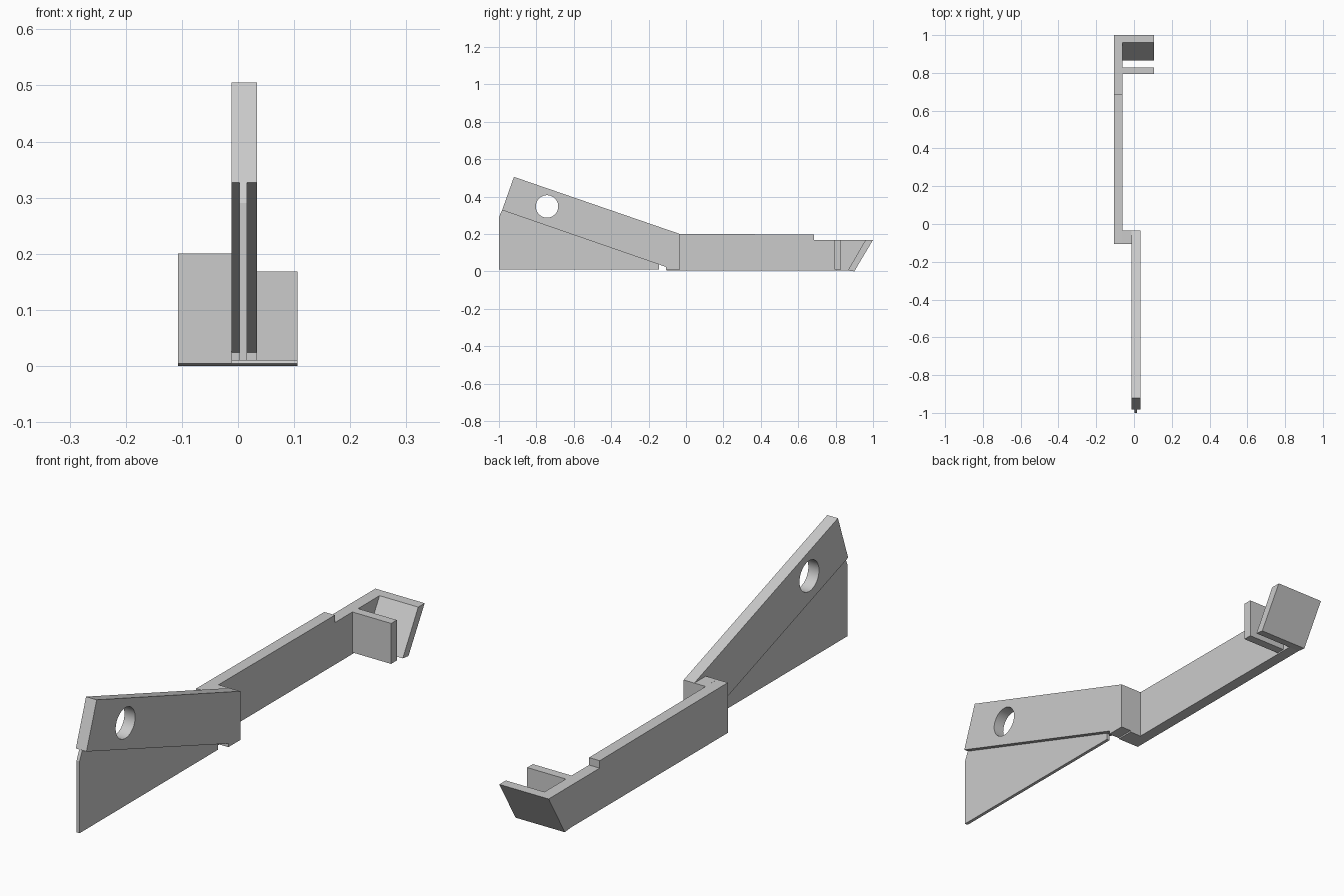
import bpy
import bmesh
from math import pi

if "Cube" in bpy.data.objects:
    bpy.data.objects.remove(bpy.data.objects["Cube"], do_unlink=True)

# Single light grey plastic
grey = bpy.data.materials.new("light_grey")
grey.use_nodes = True
colour = (0.6, 0.6, 0.6, 1)
grey.diffuse_color = colour
grey.node_tree.nodes["Principled BSDF"].inputs["Base Color"].default_value = colour


def extrude_profile(name, x0, x1, profile):
    """Extrude a side profile of (y, z) points from x0 to x1."""
    bm = bmesh.new()
    face = bm.faces.new([bm.verts.new((x0, y, z)) for y, z in profile])
    result = bmesh.ops.extrude_face_region(bm, geom=[face])
    moved = [v for v in result["geom"] if isinstance(v, bmesh.types.BMVert)]
    bmesh.ops.translate(bm, vec=(x1 - x0, 0, 0), verts=moved)
    bmesh.ops.recalc_face_normals(bm, faces=bm.faces)
    mesh = bpy.data.meshes.new(name)
    bm.to_mesh(mesh)
    bm.free()
    mesh.materials.append(grey)
    obj = bpy.data.objects.new(name, mesh)
    bpy.context.collection.objects.link(obj)
    return obj


def box_profile(y0, y1, z0, z1):
    return [(y0, z0), (y1, z0), (y1, z1), (y0, z1)]


LEFT, INNER, RIGHT = -0.107, -0.061, 0.106
ARM_X0, ARM_X1 = -0.012, 0.034
BASE = 0.004

# Long bar with a step in its top and a slanted back end
extrude_profile("long_bar", LEFT, INNER, [
    (-0.105, BASE), (0.865, BASE), (0.9, 0), (1.0, 0.168),
    (0.685, 0.168), (0.685, 0.197), (-0.105, 0.2)])

# Clip at the back: slanted hook and upright prong
extrude_profile("slanted_hook", INNER, RIGHT, [
    (0.865, BASE), (0.9, 0), (1.0, 0.168), (0.96, 0.168)])
extrude_profile("upright_prong", INNER, RIGHT, box_profile(0.793, 0.828, 0.01, 0.168))

# Sideways joint between the bar and the arm
extrude_profile("joint_block", INNER, ARM_X0, box_profile(-0.105, -0.034, BASE, 0.2))

# Rising arm with a round hole
arm = extrude_profile("rising_arm", ARM_X0, ARM_X1, [
    (-0.034, 0.01), (-0.034, 0.2), (-0.92, 0.505),
    (-0.983, 0.327), (-0.108, 0.024), (-0.108, 0.01)])
bpy.ops.mesh.primitive_cylinder_add(
    vertices=48, radius=0.06, depth=0.3,
    location=(0.011, -0.743, 0.347), rotation=(0, pi / 2, 0))
cutter = bpy.context.object
cutter.name = "hole_cutter"
cutter.data.materials.append(grey)
hole = arm.modifiers.new("hole", "BOOLEAN")
hole.operation = "DIFFERENCE"
hole.solver = "EXACT"
hole.object = cutter
bpy.context.view_layer.objects.active = arm
bpy.ops.object.modifier_apply(modifier=hole.name)
bpy.data.objects.remove(cutter, do_unlink=True)
bpy.ops.object.select_all(action="DESELECT")
arm.select_set(True)
bpy.ops.object.shade_smooth_by_angle(angle=pi / 6)

# Thin fin below the arm
extrude_profile("thin_fin", 0.003, 0.016, [
    (-1.0, 0.01), (-0.145, 0.01), (-0.145, 0.037),
    (-0.983, 0.328), (-1.0, 0.29)])
